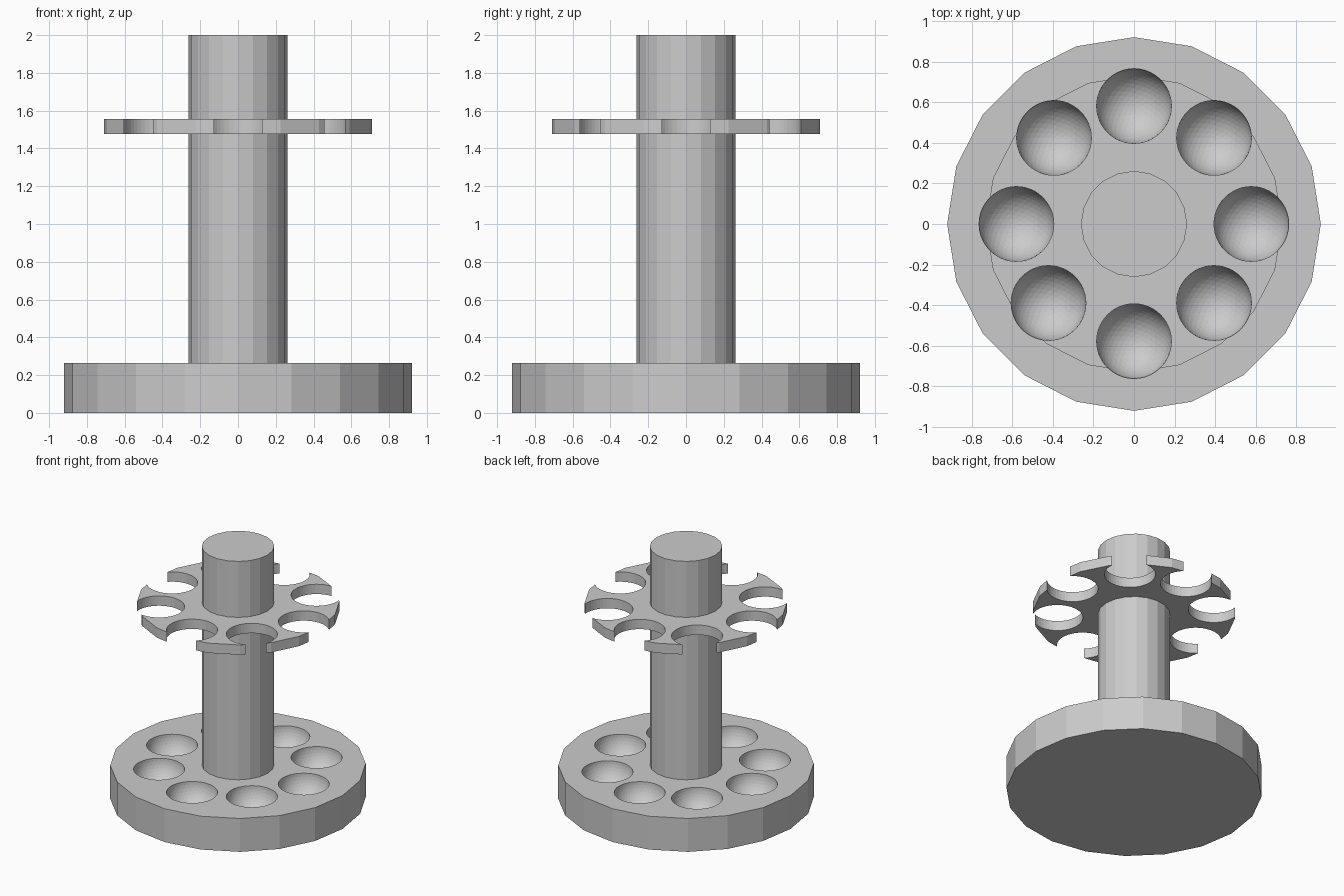
import bpy, bmesh, math
from mathutils import Matrix

if "Cube" in bpy.data.objects:
    bpy.data.objects.remove(bpy.data.objects["Cube"])

grey = bpy.data.materials.new("plain_grey")
grey.diffuse_color = (0.6, 0.6, 0.6, 1)
grey.use_nodes = True
grey.node_tree.nodes["Principled BSDF"].inputs["Base Color"].default_value = grey.diffuse_color

# centres of the eight sockets and the holes above them
CENTRES = [(0.578, 0), (0.394, 0.424), (0, 0.581), (-0.394, 0.424),
           (-0.579, 0), (-0.421, -0.389), (0, -0.577), (0.394, -0.389)]
HOLE_R = 0.184
BASE_TOP = 0.265


def add_cylinder(bm, r, z0, z1, sides, x=0, y=0):
    bmesh.ops.create_cone(bm, cap_ends=True, segments=sides, radius1=r, radius2=r,
                          depth=z1 - z0, matrix=Matrix.Translation((x, y, (z0 + z1) / 2)))


def make_object(name, bm):
    mesh = bpy.data.meshes.new(name)
    bm.to_mesh(mesh)
    bm.free()
    mesh.materials.append(grey)
    obj = bpy.data.objects.new(name, mesh)
    bpy.context.collection.objects.link(obj)
    return obj


def make_drum(name, r, z0, z1):
    bm = bmesh.new()
    add_cylinder(bm, r, z0, z1, 20)
    return make_object(name, bm)


def cut(target, cutter):
    mod = target.modifiers.new("cut", "BOOLEAN")
    mod.operation = "DIFFERENCE"
    mod.solver = "EXACT"
    mod.object = cutter
    bpy.context.view_layer.objects.active = target
    bpy.ops.object.modifier_apply(modifier=mod.name)
    bpy.data.objects.remove(cutter)


# round base with bowl-shaped sockets
base = make_drum("base", 0.92, 0, BASE_TOP)
bm = bmesh.new()
for x, y in CENTRES:
    bmesh.ops.create_icosphere(bm, subdivisions=4, radius=HOLE_R,
                               matrix=Matrix.Translation((x, y, BASE_TOP)))
cut(base, make_object("socket_cutter", bm))

# holder disc whose holes break through the rim
disc = make_drum("holder_disc", 0.73, 1.477, 1.555)
bm = bmesh.new()
for x, y in CENTRES:
    add_cylinder(bm, HOLE_R, 1.3, 1.7, 48, x, y)
cut(disc, make_object("hole_cutter", bm))

# central column
make_drum("column", 0.261, BASE_TOP - 0.05, 2.0)
